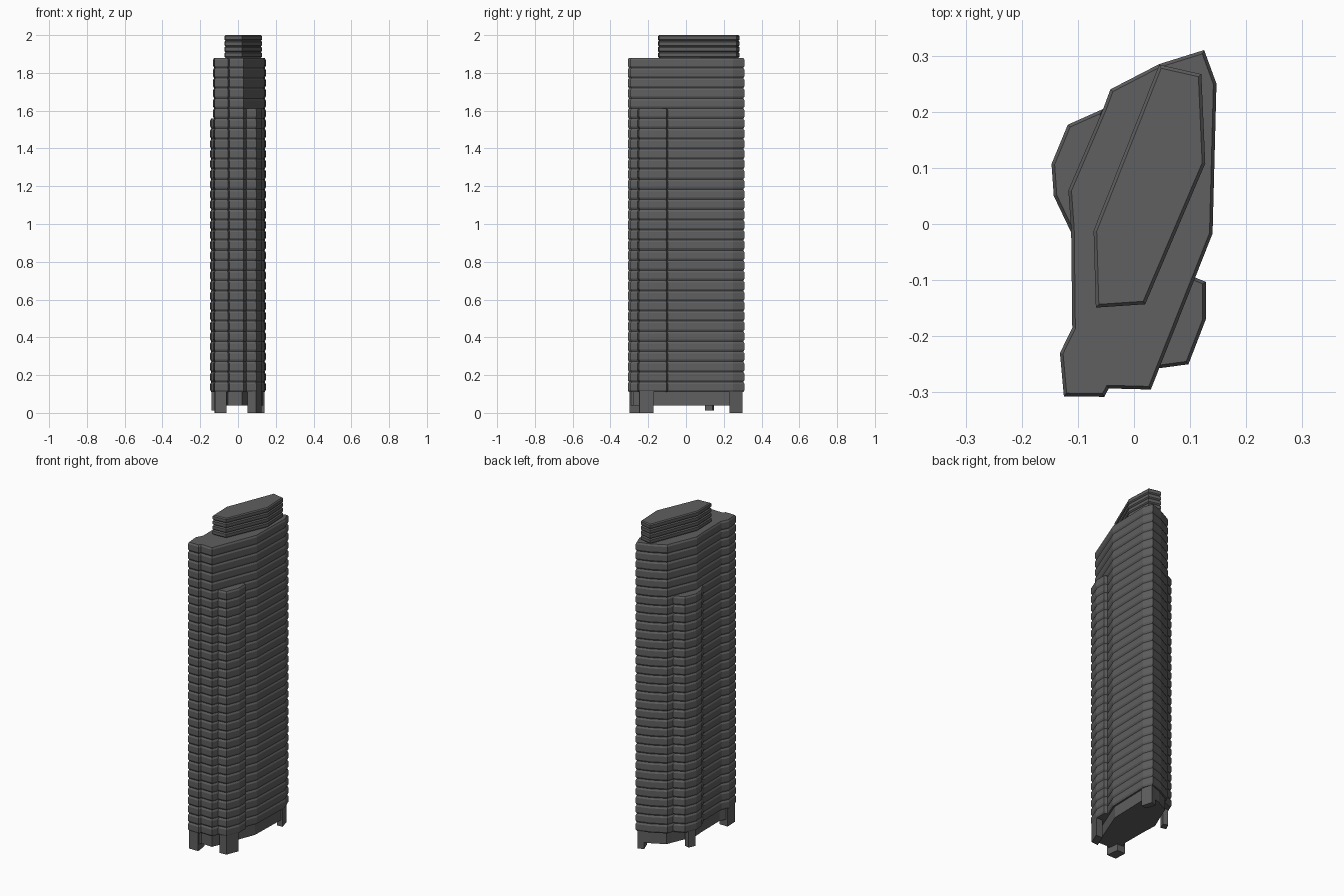
import bpy
import bmesh
from mathutils import Vector

cube = bpy.data.objects.get("Cube")
if cube:
    bpy.data.objects.remove(cube, do_unlink=True)

mat = bpy.data.materials.new("dark grey cladding")
mat.use_nodes = True
colour = (0.115, 0.115, 0.115, 1)
mat.diffuse_color = colour
mat.node_tree.nodes["Principled BSDF"].inputs["Base Color"].default_value = colour

BASE, FLOOR, LIP = 0.11, 1.77 / 33, 0.0055


def inset(outline, dist):
    """Offset a counter-clockwise outline inwards with mitred corners."""
    pts = [Vector(p) for p in outline]
    result = []
    for i, p in enumerate(pts):
        a = (p - pts[i - 1]).normalized()
        b = (pts[(i + 1) % len(pts)] - p).normalized()
        na, nb = Vector((-a.y, a.x)), Vector((-b.y, b.x))
        result.append(p + (na + nb) * dist / (1 + na.dot(nb)))
    return result


def loft(name, outline, levels):
    """Stack rings of the outline; levels are (height, inset) pairs."""
    bm = bmesh.new()
    rings = [[bm.verts.new((p.x, p.y, z)) for p in inset(outline, d)] for z, d in levels]
    n = len(outline)
    for low, high in zip(rings, rings[1:]):
        for i in range(n):
            j = (i + 1) % n
            bm.faces.new((low[i], low[j], high[j], high[i]))
    bm.faces.new(rings[0][::-1])
    bm.faces.new(rings[-1])
    mesh = bpy.data.meshes.new(name)
    bm.to_mesh(mesh)
    bm.free()
    mesh.materials.append(mat)
    obj = bpy.data.objects.new(name, mesh)
    bpy.context.collection.objects.link(obj)


def floors(bottom, count, height):
    """Ribbed profile: every storey bulges out between pinched joints."""
    levels = [(bottom, LIP)]
    for k in range(count):
        z = bottom + k * height
        levels += [(z + height * 0.2, 0), (z + height * 0.8, 0), (z + height, LIP)]
    return levels


# Counter-clockwise plans
shaft = [(0.125, 0.31), (0.045, 0.285), (-0.042, 0.24), (-0.055, 0.205),
         (-0.117, 0.06), (-0.112, -0.01), (-0.11, -0.185), (-0.132, -0.23),
         (-0.125, -0.307), (-0.053, -0.308), (-0.045, -0.293), (0.03, -0.295),
         (0.045, -0.257), (0.11, -0.093), (0.14, -0.017), (0.147, 0.25)]
left_wing = [(0.02, -0.24), (0.045, -0.257), (0.097, -0.25), (0.128, -0.17),
             (0.128, -0.103), (0.108, -0.095), (0.06, -0.1)]
right_wing = [(-0.055, 0.205), (-0.118, 0.177), (-0.147, 0.107), (-0.143, 0.05),
              (-0.112, -0.015), (-0.06, 0.06)]
crown = [(0.045, 0.284), (-0.072, -0.012), (-0.068, -0.149), (0.02, -0.143),
         (0.127, 0.108), (0.12, 0.267)]

# Tower body
loft("main_shaft", shaft, floors(BASE, 33, FLOOR))
loft("left_wing", left_wing, floors(BASE, 28, FLOOR))
loft("right_wing", right_wing, floors(BASE, 27, FLOOR))
loft("crown", crown, floors(1.88, 4, 0.03))

# Recessed lobby under the tower
loft("lobby", shaft, [(0.04, 0.015), (BASE + 0.01, 0.015)])

# Ground supports following the plan corners
legs = {
    "front_leg": ([(-0.125, -0.225), (-0.122, -0.3), (-0.06, -0.3), (-0.07, -0.225)], 0),
    "left_wing_leg": ([(0.05, -0.25), (0.095, -0.247), (0.125, -0.172), (0.08, -0.172)], 0),
    "back_leg": ([(0.122, 0.298), (0.085, 0.285), (0.105, 0.23), (0.141, 0.23)], 0),
    "right_wing_leg": ([(-0.12, 0.148), (-0.14, 0.107), (-0.105, 0.1), (-0.09, 0.14)], 0.012),
}
for name, (plan, bottom) in legs.items():
    loft(name, plan, [(bottom, 0), (BASE + 0.02, 0)])
